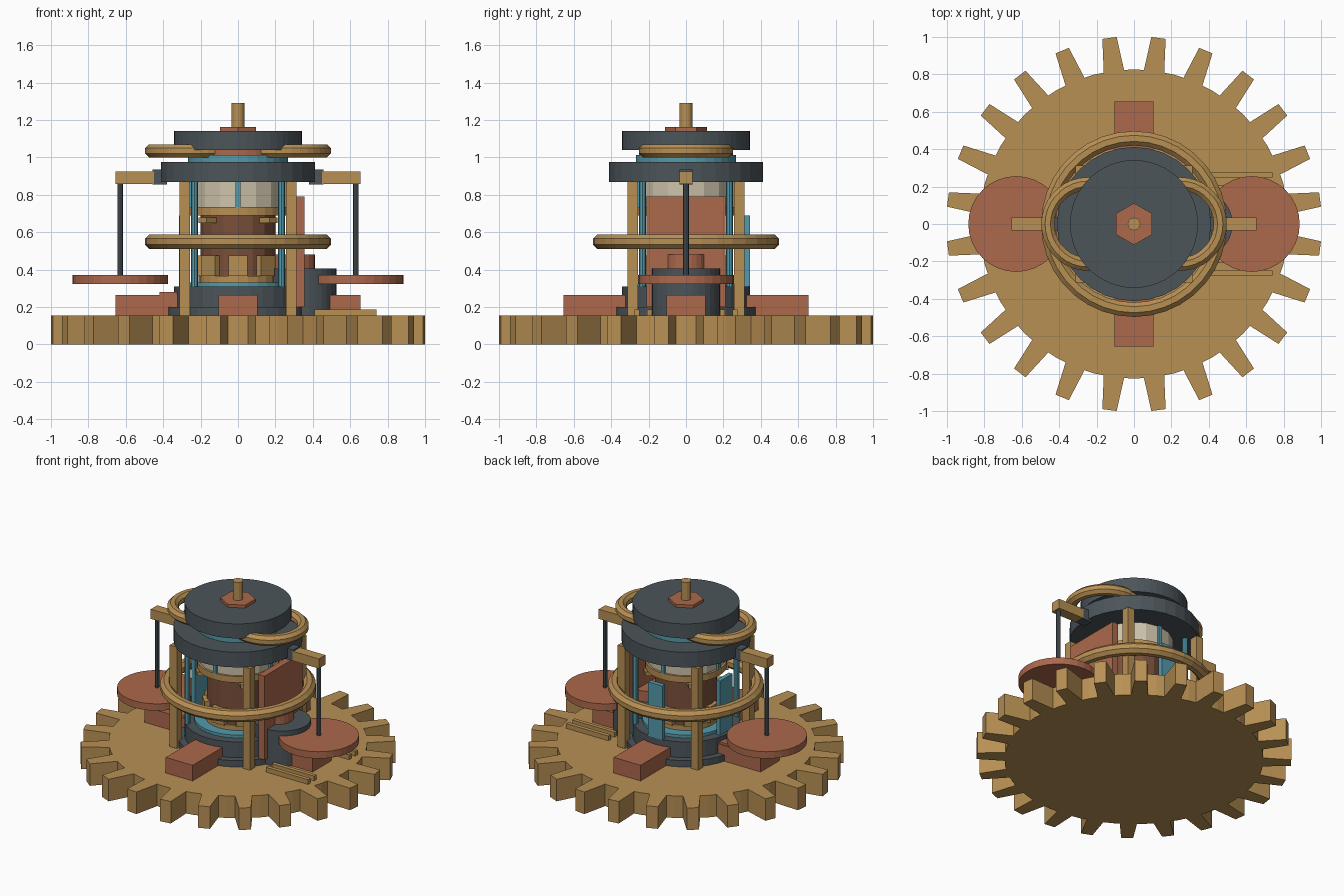
import bpy, bmesh
from math import pi, sin, cos, radians

if "Cube" in bpy.data.objects:
    bpy.data.objects.remove(bpy.data.objects["Cube"])


def lin(c):
    c /= 255
    return c / 12.92 if c <= 0.04045 else ((c + 0.055) / 1.055) ** 2.4


def material(name, r, g, b):
    m = bpy.data.materials.new(name)
    m.use_nodes = True
    col = (lin(r), lin(g), lin(b), 1)
    m.diffuse_color = col
    m.node_tree.nodes["Principled BSDF"].inputs["Base Color"].default_value = col
    return m


BRASS = material("brass", 184, 144, 84)
COPPER = material("copper", 172, 104, 76)
STEEL = material("dark steel", 76, 85, 90)
TEAL = material("teal", 84, 155, 172)
CREAM = material("cream", 205, 195, 170)
BROWN = material("dark copper", 122, 80, 58)


def finish(name, bm, mat):
    bmesh.ops.recalc_face_normals(bm, faces=bm.faces)
    me = bpy.data.meshes.new(name)
    bm.to_mesh(me)
    bm.free()
    me.materials.append(mat)
    ob = bpy.data.objects.new(name, me)
    bpy.context.collection.objects.link(ob)
    return ob


def prism(name, mat, pts, z0, z1):
    """Extrude a flat outline from z0 to z1."""
    bm = bmesh.new()
    face = bm.faces.new([bm.verts.new((x, y, z0)) for x, y in pts])
    top = bmesh.ops.extrude_face_region(bm, geom=[face])["geom"]
    verts = [v for v in top if isinstance(v, bmesh.types.BMVert)]
    bmesh.ops.translate(bm, verts=verts, vec=(0, 0, z1 - z0))
    if face not in bm.faces[:]:
        bm.faces.new([v for v in bm.verts if v not in verts])
    return finish(name, bm, mat)


def disc(name, mat, r, z0, z1, x=0, y=0, n=32):
    pts = [(x + r * sin(2 * pi * i / n), y + r * cos(2 * pi * i / n)) for i in range(n)]
    return prism(name, mat, pts, z0, z1)


def box(name, mat, x0, x1, y0, y1, z0, z1):
    return prism(name, mat, [(x0, y0), (x1, y0), (x1, y1), (x0, y1)], z0, z1)


def torus(name, mat, R, r, z, x=0, n=36, m=8):
    bm = bmesh.new()
    rings = []
    for i in range(n):
        a = 2 * pi * i / n
        ring = []
        for j in range(m):
            b = 2 * pi * (j + 0.5) / m
            d = R + r * cos(b)
            ring.append(bm.verts.new((x + d * cos(a), d * sin(a), z + r * sin(b))))
        rings.append(ring)
    for i in range(n):
        p, q = rings[i], rings[(i + 1) % n]
        for j in range(m):
            k = (j + 1) % m
            bm.faces.new((p[j], q[j], q[k], p[k]))
    return finish(name, bm, mat)


# Gear base with tapered teeth
outline = []
TEETH = 24
for i in range(TEETH):
    mid = 360 / TEETH * (i + 0.5)
    for off, r in ((-3.8, 0.825), (-2.2, 1.004), (2.2, 1.004), (3.8, 0.825), (7.5, 0.827)):
        a = radians(mid + off)
        outline.append((r * cos(a), r * sin(a)))
prism("gear_base", BRASS, outline, 0, 0.155)

# Stepped plinth
disc("plinth", STEEL, 0.388, 0.155, 0.2)
disc("lower_drum", STEEL, 0.342, 0.2, 0.31)
disc("lower_drum_cap", TEAL, 0.28, 0.31, 0.33)

# Core stack
disc("core", BROWN, 0.2, 0.33, 0.69, n=16)
disc("core_foot_ring", BRASS, 0.21, 0.33, 0.365, n=24)
disc("collar_ring", BRASS, 0.262, 0.69, 0.735)
disc("cream_drum", CREAM, 0.25, 0.735, 0.87, n=16)
disc("upper_disc", STEEL, 0.412, 0.868, 0.975)
disc("teal_washer", TEAL, 0.268, 0.975, 1.012)
disc("copper_washer", COPPER, 0.25, 1.012, 1.04)
disc("top_disc", STEEL, 0.342, 1.04, 1.142, n=48)
disc("hex_nut", COPPER, 0.112, 1.142, 1.163, n=6)
disc("spindle", BRASS, 0.034, 1.163, 1.29, n=16)

# Brass lugs around the core
for i in range(8):
    a = i * pi / 4
    lug = box("core_lug", BRASS, 0.17, 0.225, -0.05, 0.05, 0.365, 0.475)
    lug.rotation_euler.z = a
    if i % 2:
        bolt = box("core_bolt", BRASS, 0.19, 0.27, -0.03, 0.03, 0.65, 0.68)
        bolt.rotation_euler.z = a
    else:
        strip = box("drum_strip", TEAL, 0.235, 0.262, -0.013, 0.013, 0.735, 0.868)
        strip.rotation_euler.z = a

# Square pillars and teal rods at the four corners
for sx in (-1, 1):
    for sy in (-1, 1):
        x, y = 0.285 * sx, 0.285 * sy
        box("pillar", BRASS, x - 0.028, x + 0.028, y - 0.028, y + 0.028, 0.155, 0.87)
        disc("teal_rod", TEAL, 0.019, 0.31, 0.87, 0.232 * sx, 0.232 * sy, n=8)

# Guard ring and side handles
torus("guard_ring", BRASS, 0.458, 0.042, 0.55)
for s in (-1, 1):
    torus("handle_ring", BRASS, 0.215, 0.038, 1.035, x=0.246 * s)

# Four copper feet on the gear
for i in range(4):
    foot = box("copper_foot", COPPER, 0.3, 0.655, -0.105, 0.105, 0.155, 0.265)
    foot.rotation_euler.z = i * pi / 2

# Side arms, each with a hanging disc
for s in (-1, 1):
    box("arm_bracket", STEEL, *sorted((0.38 * s, 0.457 * s)), -0.035, 0.035, 0.855, 0.935)
    box("arm", BRASS, *sorted((0.45 * s, 0.655 * s)), -0.036, 0.036, 0.857, 0.925)
    disc("hanging_rod", STEEL, 0.015, 0.37, 0.86, 0.63 * s, n=8)
    disc("hanging_disc", COPPER, 0.256, 0.322, 0.37, 0.63 * s)

# Copper side plate with stepped drum
box("side_plate", COPPER, 0.31, 0.355, -0.212, 0.212, 0.2, 0.79)
disc("side_drum", STEEL, 0.182, 0.155, 0.405, 0.345)
disc("side_drum_cap", COPPER, 0.112, 0.405, 0.48, 0.3, n=24)

# Teal plates on the back and the other side
box("back_plate", TEAL, -0.055, 0.055, 0.31, 0.342, 0.31, 0.69)
box("far_side_plate", TEAL, -0.315, -0.285, -0.07, 0.07, 0.31, 0.69)
box("far_side_step", COPPER, -0.42, -0.32, -0.1, 0.1, 0.2, 0.28)

# Raised bars on the gear face
for s in (-1, 1):
    for y in (0.262, 0.195):
        box("gear_bar", BRASS, 0.41, 0.74, s * y - 0.014, s * y + 0.014, 0.15, 0.188)
